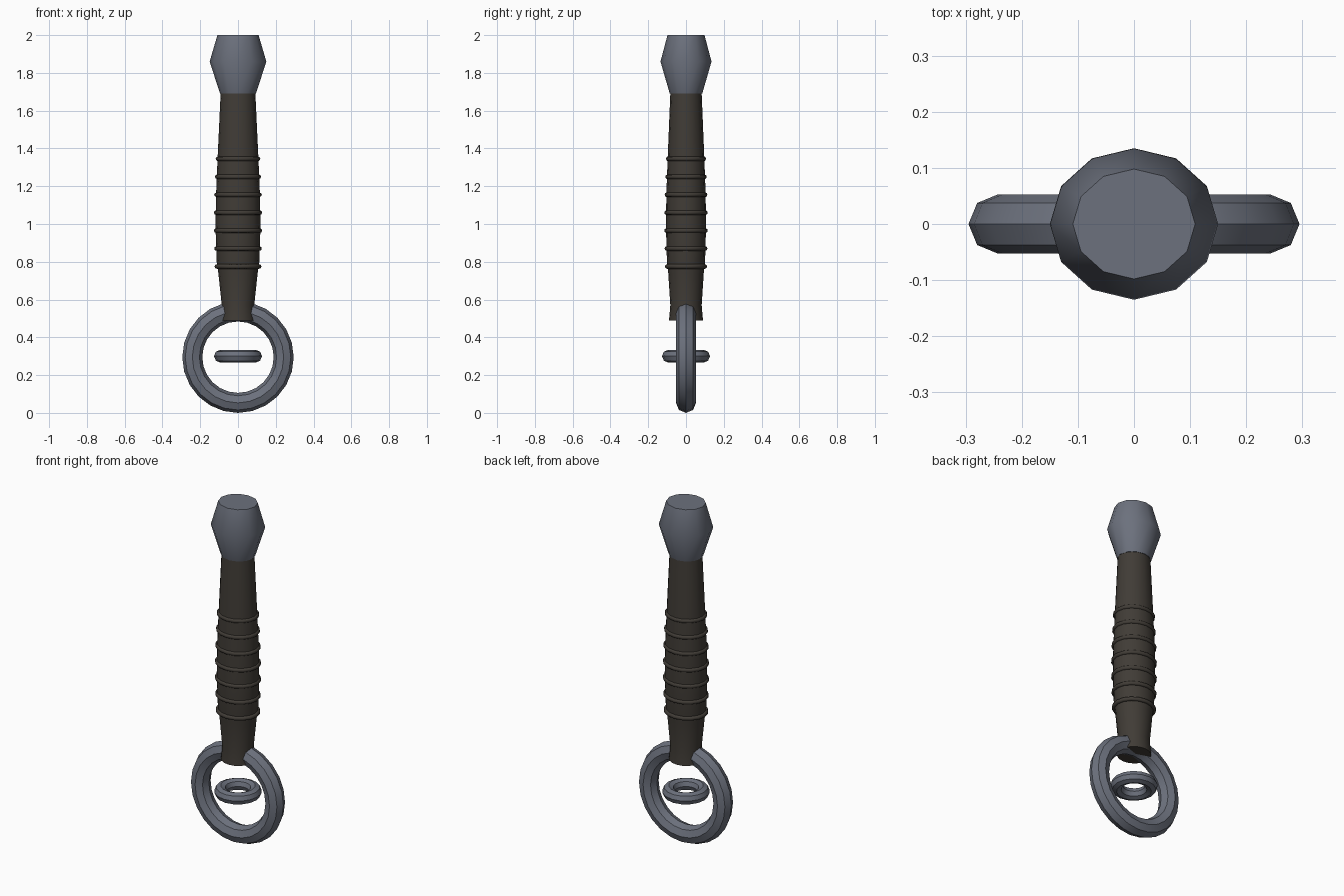
import bpy
import bmesh
from math import cos, sin, pi, radians

cube = bpy.data.objects.get("Cube")
if cube:
    bpy.data.objects.remove(cube, do_unlink=True)


def make_material(name, rgb):
    mat = bpy.data.materials.new(name)
    mat.use_nodes = True
    mat.diffuse_color = (*rgb, 1)
    mat.node_tree.nodes["Principled BSDF"].inputs["Base Color"].default_value = (*rgb, 1)
    return mat


steel = make_material("blue_grey_steel", (0.15, 0.165, 0.205))
leather = make_material("dark_brown_leather", (0.052, 0.045, 0.037))


def finish(bm, name, mat, angle):
    bmesh.ops.recalc_face_normals(bm, faces=bm.faces)
    mesh = bpy.data.meshes.new(name)
    bm.to_mesh(mesh)
    bm.free()
    mesh.materials.append(mat)
    obj = bpy.data.objects.new(name, mesh)
    bpy.context.collection.objects.link(obj)
    bpy.ops.object.select_all(action="DESELECT")
    obj.select_set(True)
    bpy.context.view_layer.objects.active = obj
    bpy.ops.object.shade_smooth_by_angle(angle=radians(angle))
    return obj


def bridge(bm, a, b):
    n = len(a)
    for i in range(n):
        bm.faces.new((a[i], a[(i + 1) % n], b[(i + 1) % n], b[i]))


def lathe(name, profile, mat, sides=12):
    """Stack elliptical sections given as (x radius, y radius, height)."""
    bm = bmesh.new()
    rings = []
    for rx, ry, z in profile:
        rings.append([bm.verts.new((rx * cos(2 * pi * i / sides),
                                    ry * sin(2 * pi * i / sides), z))
                      for i in range(sides)])
    for a, b in zip(rings, rings[1:]):
        bridge(bm, a, b)
    bm.faces.new(rings[0])
    bm.faces.new(rings[-1])
    return finish(bm, name, mat, 40)


def torus(name, major, minor, z, mat, segments=24, sides=8, angle=40, squash=1):
    bm = bmesh.new()
    rings = []
    for i in range(segments):
        a = 2 * pi * i / segments
        ring = []
        for j in range(sides):
            b = 2 * pi * j / sides
            r = major + minor * cos(b)
            ring.append(bm.verts.new((r * cos(a), r * sin(a) * squash, minor * sin(b))))
        rings.append(ring)
    for i in range(segments):
        bridge(bm, rings[i], rings[(i + 1) % segments])
    obj = finish(bm, name, mat, angle)
    obj.location.z = z
    return obj


# Faceted end knob
lathe("pommel", [(0.095, 0.086, 1.69), (0.15, 0.135, 1.86), (0.109, 0.098, 2.0)], steel)

# Tapered grip with a flared foot
lathe("grip", [(0.093, 0.09, 0.49), (0.086, 0.083, 0.57), (0.104, 0.094, 0.74),
               (0.113, 0.101, 0.8), (0.119, 0.106, 0.98), (0.116, 0.104, 1.16),
               (0.108, 0.097, 1.35), (0.092, 0.083, 1.69)], leather, 16)

# Raised bands around the grip
band_radii = [0.112, 0.114, 0.116, 0.116, 0.114, 0.110, 0.106]
for i, r in enumerate(band_radii):
    torus("grip_band_%d" % (i + 1), r, 0.012, 0.775 + 0.095 * i, leather,
          segments=16, angle=60, squash=0.9)

# Large upright ring
large = torus("large_ring", 0.242, 0.053, 0.295, steel)
large.rotation_euler.x = radians(90)

# Small flat ring hanging in the middle
torus("small_ring", 0.093, 0.034, 0.3, steel, segments=16)
